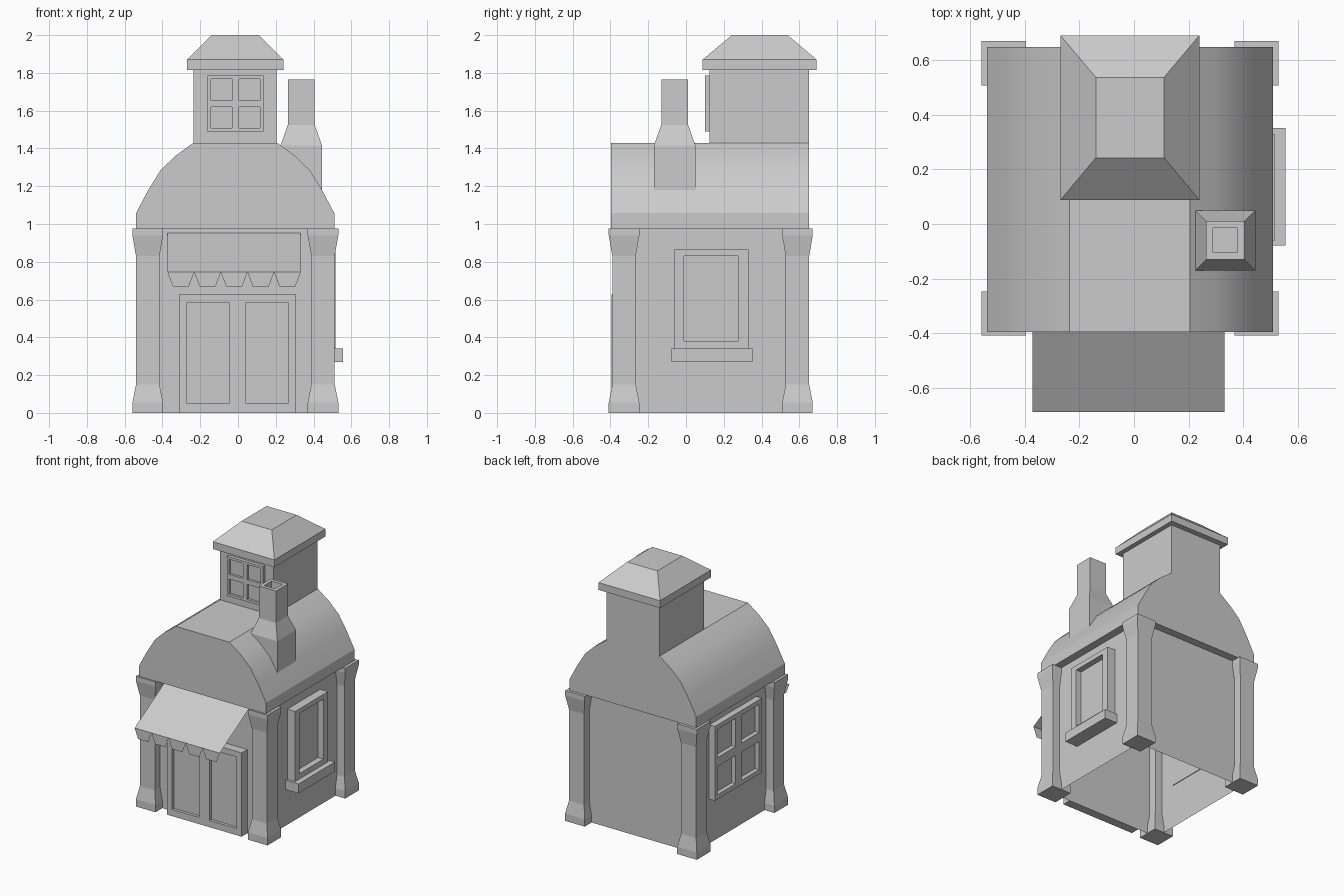
import bpy, bmesh, math
from mathutils import Matrix, Vector

if "Cube" in bpy.data.objects:
    bpy.data.objects.remove(bpy.data.objects["Cube"])


def finish(name, bm, recalc=True):
    if recalc:
        bmesh.ops.recalc_face_normals(bm, faces=bm.faces)
    me = bpy.data.meshes.new(name)
    bm.to_mesh(me)
    bm.free()
    ob = bpy.data.objects.new(name, me)
    bpy.context.collection.objects.link(ob)
    return ob


def loft(name, rings, bottom=True, top=True):
    """Stack of rectangles (x0, x1, y0, y1, z) joined into one shell."""
    bm = bmesh.new()
    loops = [[bm.verts.new(p) for p in ((a, c, z), (b, c, z), (b, d, z), (a, d, z))]
             for a, b, c, d, z in rings]
    for lo, hi in zip(loops, loops[1:]):
        for i in range(4):
            j = (i + 1) % 4
            bm.faces.new((lo[i], lo[j], hi[j], hi[i]))
    if bottom:
        bm.faces.new(loops[0][::-1])
    if top:
        bm.faces.new(loops[-1])
    return finish(name, bm, bottom and top)


def square_loft(name, cx, cy, steps, **kw):
    return loft(name, [(cx - r, cx + r, cy - r, cy + r, z) for r, z in steps], **kw)


def framed(name, us, vs, depth, recess, origin, turn):
    """Panel facing -y before turning; odd cells of the cut grid are sunk."""
    bm = bmesh.new()
    nu, nv = len(us) - 1, len(vs) - 1

    def height(i, j):
        if not (0 <= i < nu and 0 <= j < nv):
            return 0
        return recess if i % 2 and j % 2 else depth

    def quad(*pts):
        bm.faces.new([bm.verts.new((u, -d, v)) for u, v, d in pts])

    for i in range(nu):
        for j in range(nv):
            a, b, c, d, h = us[i], us[i + 1], vs[j], vs[j + 1], height(i, j)
            quad((a, c, h), (b, c, h), (b, d, h), (a, d, h))
            quad((a, c, 0), (a, d, 0), (b, d, 0), (b, c, 0))
    for i in range(nu + 1):
        for j in range(nv):
            l, r = height(i - 1, j), height(i, j)
            if l != r:
                u, c, d = us[i], vs[j], vs[j + 1]
                quad((u, c, l), (u, c, r), (u, d, r), (u, d, l))
    for j in range(nv + 1):
        for i in range(nu):
            l, r = height(i, j - 1), height(i, j)
            if l != r:
                v, a, b = vs[j], us[i], us[i + 1]
                quad((a, v, l), (b, v, l), (b, v, r), (a, v, r))
    bmesh.ops.remove_doubles(bm, verts=bm.verts, dist=1e-5)
    bmesh.ops.dissolve_limit(bm, angle_limit=0.01, verts=bm.verts, edges=bm.edges)
    bm.transform(Matrix.Translation(origin) @ Matrix.Rotation(math.radians(turn), 4, 'Z'))
    return finish(name, bm)


CX, CY = -0.015, 0.13
X0, X1, Y0, Y1 = -0.478, 0.45, -0.328, 0.59   # wall planes

# walls: open-bottomed shell
loft("walls", [(X0, X1, Y0, Y1, 0), (X0, X1, Y0, Y1, 0.975)], bottom=False, top=False)

# corner columns with flared ends
for side, x in (("left", X0), ("right", X1)):
    for end, y in (("front", Y0), ("back", Y1)):
        square_loft(f"{end}_{side}_column", x, y,
                    [(.081, 0), (.081, .055), (.062, .15), (.062, .83), (.081, .94), (.081, .975)])

# curved main roof
half = [(.525, .975), (.525, 1.057), (.46, 1.18), (.395, 1.285), (.315, 1.362), (.221, 1.43)]
profile = [(CX + x, z) for x, z in half] + [(CX - x, z) for x, z in reversed(half)]
bm = bmesh.new()
face = bm.faces.new([bm.verts.new((x, -0.397, z)) for x, z in profile])
ext = bmesh.ops.extrude_face_region(bm, geom=[face])
bmesh.ops.translate(bm, vec=(0, 1.047, 0),
                    verts=[v for v in ext["geom"] if isinstance(v, bmesh.types.BMVert)])
roof = finish("curved_roof", bm)
bpy.context.view_layer.objects.active = roof
roof.select_set(True)
bpy.ops.object.shade_smooth_by_angle(angle=math.radians(25))

# attic tower and its hipped cap
loft("tower", [(-.235, .205, .125, .65, 1.43), (-.235, .205, .125, .65, 1.815)],
     bottom=False, top=False)
loft("tower_roof", [(-.27, .24, .088, .692, 1.815), (-.27, .24, .088, .692, 1.87),
                    (-.14, .11, .243, .538, 2.0)])

# chimney with hollow top
square_loft("chimney", .335, -.06, [(.11, 1.15), (.11, 1.415), (.071, 1.525), (.071, 1.765),
                                    (.045, 1.765), (.045, 1.66)])

# four-pane windows: tower front and large left wall
panes = [-.148, -.13, -.018, .018, .13, .148]
framed("tower_window", panes, panes, .025, .008, (-.0125, .125, 1.637), 0)
big = [1.88 * p for p in panes]
framed("left_window", big, big, .052, .02, (X0 + .005, CY, .61), -90)

# right window and sill
framed("right_window", [-.195, -.145, .14, .195], [.34, .38, .83, .865],
       .065, .02, (X1, CY + .005, 0), 90)
loft("right_sill", [(X1, .556, -.078, .352, .27), (X1, .556, -.078, .352, .34)])

# double front door
framed("front_door", [-.312, -.27, -.047, .042, .265, .307], [0, .05, .585, .627],
       .067, .045, (0, Y0, 0), 0)

# awning sheet with five-tooth valance
bm = bmesh.new()
ax0, ax1, ay, az = -.373, .332, -.69, .745
step = (ax1 - ax0) / 5
edge = [bm.verts.new((ax0 + i * step, ay, az)) for i in range(6)]
back = [bm.verts.new((x, Y0 - .005, .952)) for x in (ax1, ax0)]
bm.faces.new(edge + back)
for l, r in zip(edge, edge[1:]):
    low = [bm.verts.new(v.co + Vector((s * .028, 0, -.075))) for v, s in ((l, 1), (r, -1))]
    bm.faces.new((l, low[0], low[1], r))
finish("awning", bm, recalc=False)
